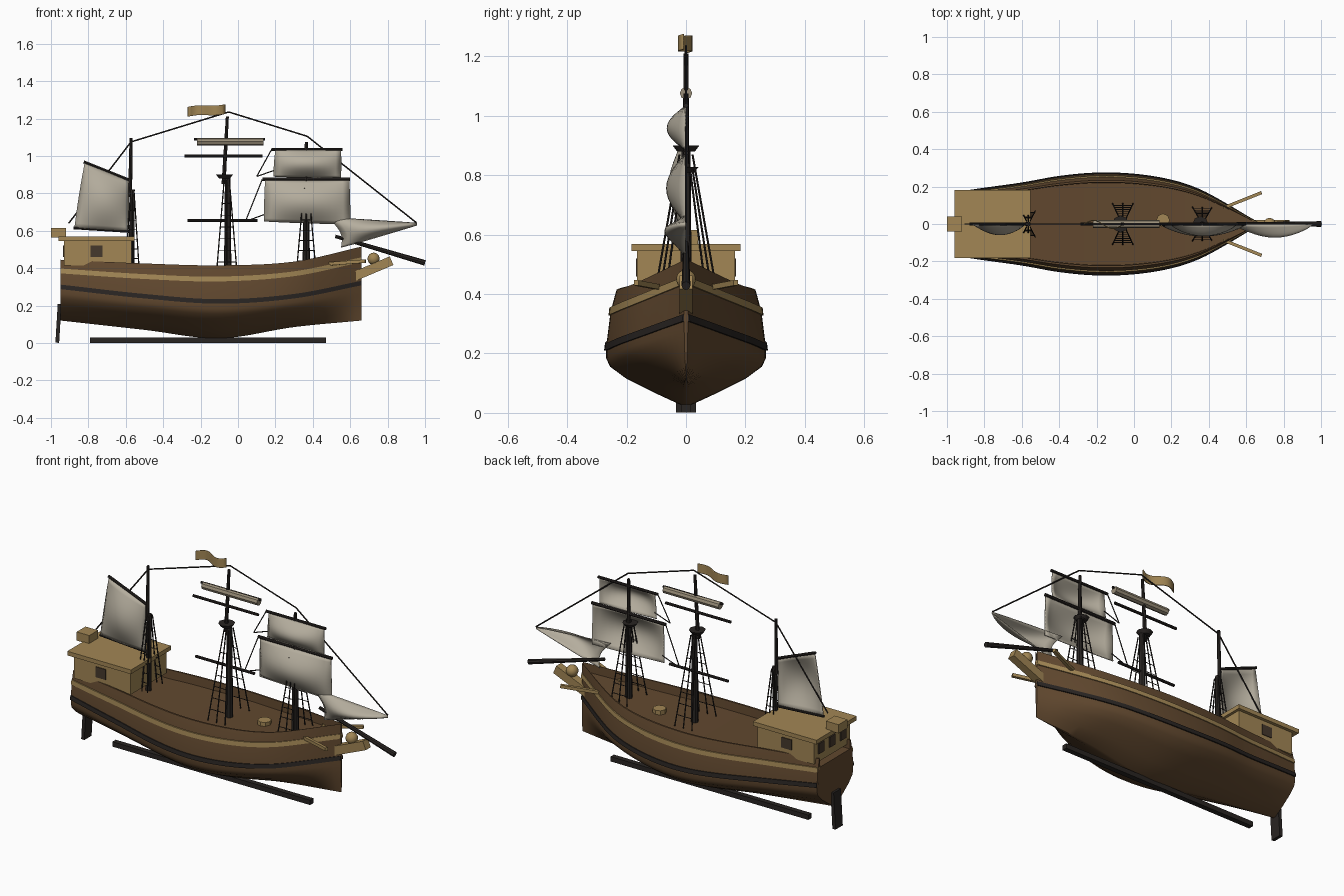
import bpy, bmesh, math
from mathutils import Vector, Matrix

if "Cube" in bpy.data.objects:
    bpy.data.objects.remove(bpy.data.objects["Cube"])


def colour(name, r, g, b):
    m = bpy.data.materials.new(name)
    m.diffuse_color = (r, g, b, 1)
    m.use_nodes = True
    m.node_tree.nodes["Principled BSDF"].inputs["Base Color"].default_value = m.diffuse_color
    return m


HULL = colour("hull_wood", 0.12, 0.065, 0.028)
TAN = colour("tan_wood", 0.36, 0.24, 0.09)
DARK = colour("dark_wood", 0.022, 0.018, 0.016)
WINDOW = colour("window_brown", 0.06, 0.04, 0.025)
SAIL = colour("canvas", 0.46, 0.42, 0.34)
ROLL = colour("rolled_canvas", 0.32, 0.27, 0.19)


def finish(name, bm, mat, smooth=None):
    bmesh.ops.recalc_face_normals(bm, faces=bm.faces)
    me = bpy.data.meshes.new(name)
    bm.to_mesh(me)
    bm.free()
    ob = bpy.data.objects.new(name, me)
    bpy.context.collection.objects.link(ob)
    me.materials.append(mat)
    if smooth:
        bpy.ops.object.select_all(action='DESELECT')
        ob.select_set(True)
        bpy.context.view_layer.objects.active = ob
        bpy.ops.object.shade_smooth_by_angle(angle=math.radians(smooth))
    return ob


def interp(pts, x):
    """Smooth curve through (x, value) points."""
    n = len(pts)
    slope = []
    for i in range(n):
        a, b = pts[max(i - 1, 0)], pts[min(i + 1, n - 1)]
        slope.append((b[1] - a[1]) / (b[0] - a[0]))
    i = max(j for j in range(n - 1) if j == 0 or pts[j][0] <= x)
    h = pts[i + 1][0] - pts[i][0]
    t = (x - pts[i][0]) / h
    return ((2*t**3 - 3*t**2 + 1) * pts[i][1] + (t**3 - 2*t**2 + t) * h * slope[i]
            + (3*t**2 - 2*t**3) * pts[i + 1][1] + (t**3 - t**2) * h * slope[i + 1])


def loft(bm, rings):
    rows = [[bm.verts.new(p) for p in r] for r in rings]
    n = len(rows[0])
    for a, b in zip(rows, rows[1:]):
        for i in range(n):
            bm.faces.new((a[i], a[(i + 1) % n], b[(i + 1) % n], b[i]))
    bm.faces.new(rows[0])
    bm.faces.new(rows[-1])


def rods(name, segs, mat, sides=8, smooth=40):
    """Tapered round bars: (start, end, start radius, end radius)."""
    bm = bmesh.new()
    for a, b, r1, r2 in segs:
        a, b = Vector(a), Vector(b)
        d = b - a
        mtx = Matrix.Translation((a + b) / 2) @ d.to_track_quat('Z', 'Y').to_matrix().to_4x4()
        bmesh.ops.create_cone(bm, cap_ends=True, segments=sides, radius1=r1, radius2=r2,
                              depth=d.length, matrix=mtx)
    return finish(name, bm, mat, smooth)


def boxes(name, items, mat):
    """Boxes: (centre, size, y tilt, z turn)."""
    bm = bmesh.new()
    for c, s, tilt, turn in items:
        mtx = (Matrix.Translation(c) @ Matrix.Rotation(turn, 4, 'Z')
               @ Matrix.Rotation(tilt, 4, 'Y') @ Matrix.Diagonal((*s, 1)))
        bmesh.ops.create_cube(bm, size=1, matrix=mtx)
    return finish(name, bm, mat)


def sheet(name, f, mat, n=12):
    bm = bmesh.new()
    g = [[bm.verts.new(f(i / n, j / n)) for j in range(n + 1)] for i in range(n + 1)]
    for i in range(n):
        for j in range(n):
            bm.faces.new((g[i][j], g[i + 1][j], g[i + 1][j + 1], g[i][j + 1]))
    bmesh.ops.remove_doubles(bm, verts=bm.verts, dist=1e-5)
    ob = finish(name, bm, mat, 60)
    ob.modifiers.new("thickness", 'SOLIDIFY').thickness = 0.005
    return ob


def sail(name, tl, tr, bl, br, bulge, pinch=0):
    """Billowed sail between four (x, z) corners."""
    def f(u, v):
        p = [(tl[k]*(1-u) + tr[k]*u)*(1-v) + (bl[k]*(1-u) + br[k]*u)*v for k in (0, 1)]
        s = math.sin(math.pi * v)
        return (p[0] + pinch * s * (1 - u), -bulge * math.sin(math.pi * u) ** 0.8 * s, p[1])
    return sheet(name, f, SAIL)


# Hull lines
BEAM = [(-.95, .165), (-.8, .187), (-.6, .215), (-.4, .25), (-.2, .268), (0, .262),
        (.2, .23), (.35, .18), (.5, .1), (.6, .04), (.66, .006)]
BOTTOM = [(-.95, .12), (-.5, .07), (-.1, .025), (.3, .085), (.66, .12)]
WALE = [(-.95, .30), (-.5, .25), (-.1, .222), (.3, .25), (.66, .32)]
RAIL = [(-.95, .385), (-.5, .355), (-.1, .342), (.3, .37), (.66, .445)]
TOP = [(-.95, .445), (-.5, .425), (-.1, .415), (.3, .435), (.66, .515)]
STATIONS = [-.95 + 1.61 * i / 46 for i in range(47)]

# Hull with bulwark and deck
bm = bmesh.new()
rings = []
for x in STATIONS:
    b, z0, w, r, t = (interp(c, x) for c in (BEAM, BOTTOM, WALE, RAIL, TOP))
    d = w - z0
    half = [(.05, z0), (.4, z0 + .22*d), (.75, z0 + .46*d), (.95, z0 + .66*d), (1, z0 + .8*d),
            (1, w), (.945, r), (.87, t), (.83, t), (.82, t - .05)]
    rings.append([(x, -b*f, z) for f, z in half] + [(x, b*f, z) for f, z in reversed(half)])
loft(bm, rings)
finish("hull", bm, HULL, 35)

# Wale and rail strips along both sides
for name, line, frac, h, mat in (("wale", WALE, 1.0, .012, DARK), ("rail", RAIL, .945, .013, TAN)):
    bm = bmesh.new()
    for s in (-1, 1):
        rings = []
        for x in STATIONS:
            y, z = interp(BEAM, x) * frac, interp(line, x)
            rings.append([(x, s*(y - .01), z - h), (x, s*(y + .007), z - h),
                          (x, s*(y + .004), z + h), (x, s*(y - .015), z + h)])
        loft(bm, rings)
    finish(name, bm, mat, 35)

# Keel and rudder
boxes("keel", [((-.16, 0, .015), (1.26, .03, .028), 0, 0)], DARK)
boxes("rudder", [((-.96, 0, .105), (.02, .066, .208), .06, 0)], DARK)

# Stern cabin
boxes("cabin", [((-.75, 0, .485), (.36, .33, .14), 0, 0)], TAN)
boxes("cabin_roof", [((-.757, 0, .557), (.405, .366, .024), 0, 0)], TAN)
boxes("cabin_windows", [((-.757, s * .165, .49), (.065, .008, .06), 0, 0) for s in (-1, 1)]
      + [((-.931, y, .49), (.008, .05, .06), 0, 0) for y in (-.1, 0, .1)], WINDOW)
boxes("stern_lantern", [((-.96, 0, .59), (.08, .08, .05), 0, 0)], TAN)

# Bow: beak, ball, catheads, bowsprit
boxes("beak", [((.715, 0, .395), (.23, .045, .05), -.4, 0)], TAN)
bm = bmesh.new()
bmesh.ops.create_uvsphere(bm, u_segments=14, v_segments=9, radius=.033,
                          matrix=Matrix.Translation((.725, 0, .45)))
finish("figurehead_ball", bm, TAN, 60)
boxes("catheads", [((.58, s * .127, .43), (.22, .017, .018), -.07, s * .38) for s in (-1, 1)], TAN)
rods("bowsprit", [((.52, 0, .57), (1.0, 0, .428), .009, .015)], DARK)

# Masts: lower, upper, tops
rods("main_mast", [((-.055, 0, .36), (-.055, 0, .9), .02, .015),
                   ((-.077, 0, .85), (-.057, 0, 1.21), .011, .008)], DARK)
rods("fore_mast", [((.365, 0, .38), (.365, 0, .84), .02, .015),
                   ((.365, 0, .8), (.365, 0, 1.075), .011, .008)], DARK)
rods("mizzen_mast", [((-.57, 0, .38), (-.565, 0, .82), .016, .013),
                     ((-.577, 0, .78), (-.572, 0, 1.095), .011, .008)], DARK)
rods("mast_tops", [((-.072, 0, .88), (-.072, 0, .9), .03, .045),
                   ((.355, 0, .81), (.355, 0, .828), .028, .042)], DARK)

# Yards, gaff, boom
rods("yards", [((a, 0, z), (b, 0, z), r, r) for a, b, z, r in (
    (-.27, .105, .655, .008), (-.285, .13, 1.0, .008), (-.235, .145, 1.09, .007),
    (.13, .6, .875, .009), (.18, .56, 1.035, .008))]
     + [((-.825, 0, .968), (-.58, 0, .87), .008, .008),
        ((-.88, 0, .615), (-.57, 0, .595), .007, .007)], DARK)

# Sails
rods("furled_sail", [((-.22, 0, 1.076), (.135, 0, 1.076), .021, .021)], ROLL, 8, 20)
sail("fore_course", (.145, .87), (.595, .87), (.14, .65), (.6, .635), .062)
sail("fore_topsail", (.2, 1.03), (.55, 1.03), (.19, .89), (.55, .885), .06)
sail("mizzen_sail", (-.82, .962), (-.585, .868), (-.875, .612), (-.585, .597), .055)
sail("jib", (.48, .67), (.955, .638), (.55, .51), (.955, .632), .068, .035)
sheet("flag", lambda u, v: (-.27 + .2*u, .022 * math.sin(6 * u),
                            1.21 + .015*u + .052*v + .004 * math.sin(6 * u)), TAN)

# Deck capstan
rods("capstan", [((.155, .02, .37), (.155, .02, .395), .036, .036)], TAN, 8, 20)

# Stay line over mastheads, and braces
def line(pts, r):
    return [((a[0], 0, a[1]), (b[0], 0, b[1]), r, r) for a, b in zip(pts, pts[1:])]

rods("stay_line", line([(-.905, .64), (-.572, 1.075), (-.05, 1.235), (.37, 1.105), (.955, .642)], .004), DARK, 6)
rods("braces", line([(.18, 1.035), (.1, .89), (.2, .925)], .003)
     + line([(.13, .875), (.04, .65), (.15, .69)], .003), DARK, 6)

# Shrouds with ratlines
segs = []
for x, top, base, y0, y1, dx in ((-.06, .87, .37, .022, .11, .055), (.365, .82, .385, .022, .09, .052),
                                 (-.565, .81, .4, .015, .068, .036)):
    for s in (-1, 1):
        ends = [(Vector((x + dx*k, s*y1, base)), Vector((x + dx*k*.25, s*y0, top))) for k in (-1, 0, 1)]
        segs += [(a, b, .0035, .0035) for a, b in ends]
        for i in range(1, 7):
            t = i / 8
            segs.append((ends[0][0].lerp(ends[0][1], t), ends[2][0].lerp(ends[2][1], t), .0022, .0022))
rods("shrouds", segs, DARK, 5)
